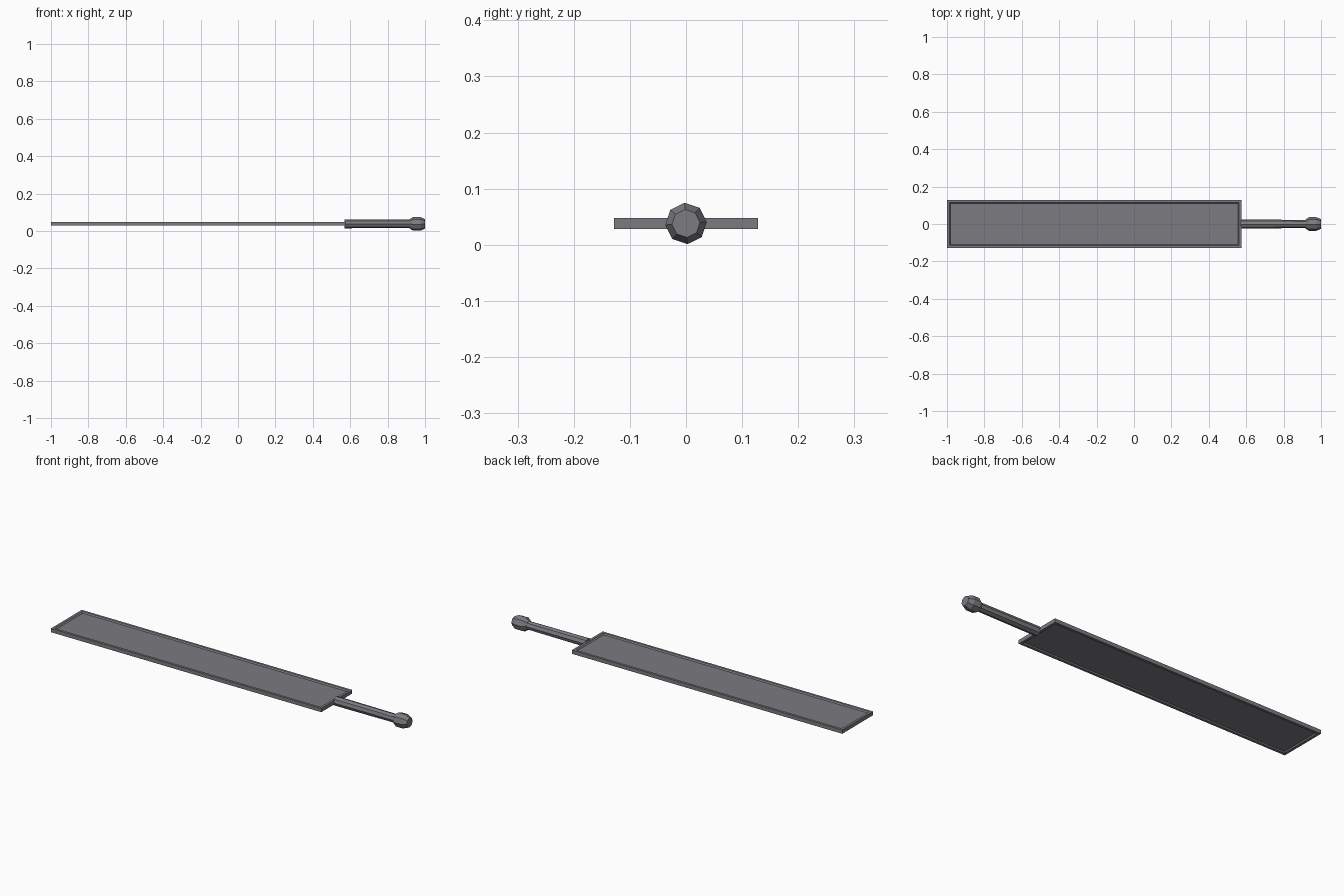
import bpy, bmesh
from math import cos, sin, pi, radians

old = bpy.data.objects.get("Cube")
if old:
    bpy.data.objects.remove(old)

MID_Z = 0.038
STEEL = (0.2, 0.2, 0.22, 1)

steel = bpy.data.materials.new("dark steel")
steel.use_nodes = True
steel.diffuse_color = STEEL
steel.node_tree.nodes["Principled BSDF"].inputs["Base Color"].default_value = STEEL


def finish(name, bm):
    bmesh.ops.recalc_face_normals(bm, faces=bm.faces)
    mesh = bpy.data.meshes.new(name)
    bm.to_mesh(mesh)
    bm.free()
    mesh.materials.append(steel)
    obj = bpy.data.objects.new(name, mesh)
    obj.location.z = MID_Z
    bpy.context.collection.objects.link(obj)
    return obj


def lathe_x(name, profile, sides=8, turn=radians(4)):
    """Faceted solid around the x axis from (x, radius) pairs."""
    bm = bmesh.new()
    rings = []
    for x, r in profile:
        angles = [turn + 2 * pi * i / sides for i in range(sides)]
        rings.append([bm.verts.new((x, r * cos(a), r * sin(a))) for a in angles])
    for a, b in zip(rings, rings[1:]):
        for i in range(sides):
            j = (i + 1) % sides
            bm.faces.new((a[i], a[j], b[j], b[i]))
    bm.faces.new(rings[0])
    bm.faces.new(rings[-1])
    return finish(name, bm)


# Rectangular blade with a recessed panel on both broad sides
x0, x1, half_y, half_z = -1.0, 0.575, 0.128, 0.01
bm = bmesh.new()
bmesh.ops.create_cube(bm, size=1)
for v in bm.verts:
    v.co.x = x0 if v.co.x < 0 else x1
    v.co.y *= 2 * half_y
    v.co.z *= 2 * half_z
broad = [f for f in bm.faces if abs(f.normal.z) > 0.9]
bmesh.ops.inset_individual(bm, faces=broad, thickness=0.018)
bmesh.ops.inset_individual(bm, faces=broad, thickness=0.008, depth=-0.006)
finish("blade", bm)

# Faceted grip and pommel
lathe_x("grip", [(0.57, 0.024), (0.93, 0.022)])
lathe_x("pommel", [(0.916, 0.023), (0.936, 0.037), (0.975, 0.037), (1.0, 0.025)])
